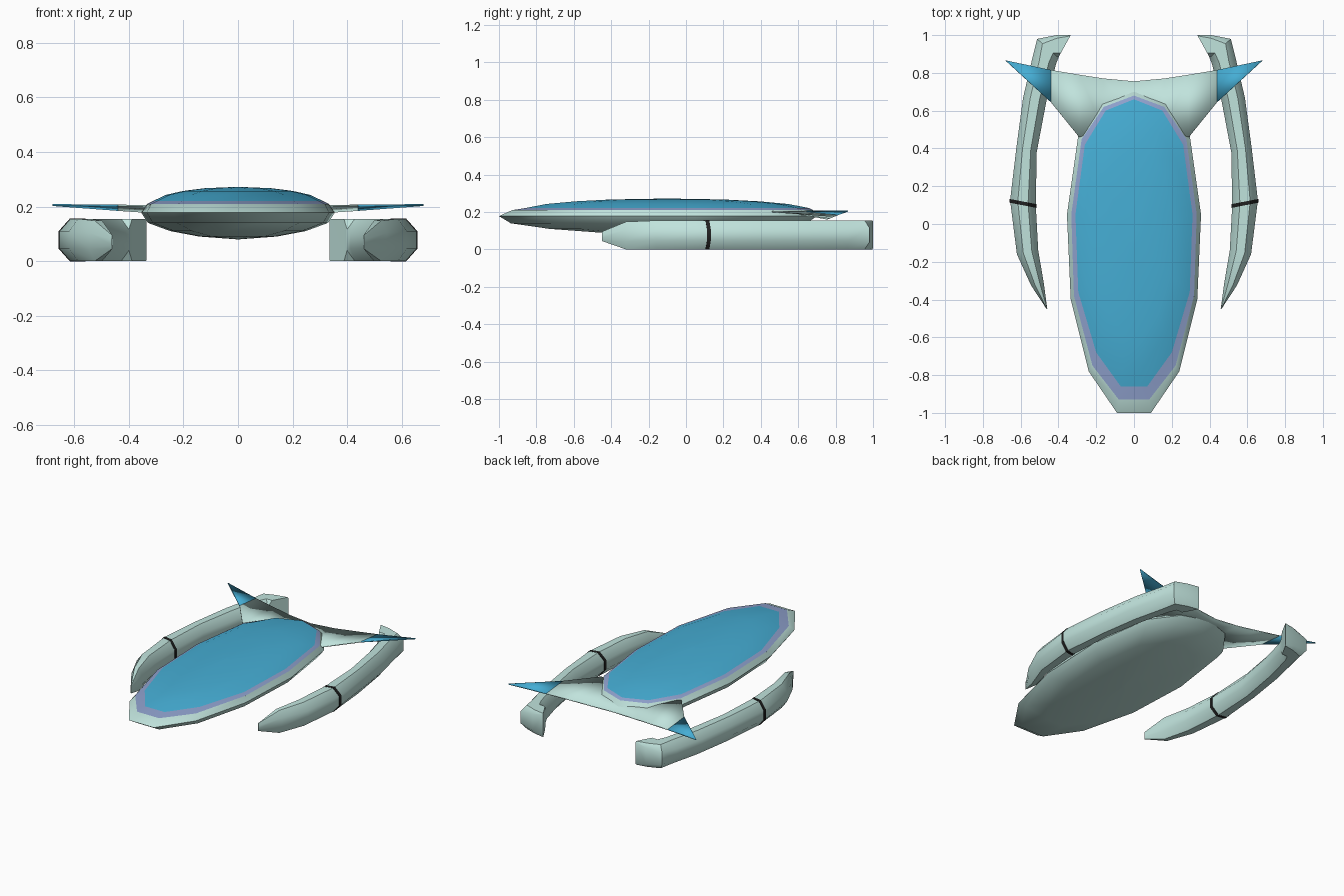
import bpy, bmesh
from mathutils import Vector

if "Cube" in bpy.data.objects:
    bpy.data.objects.remove(bpy.data.objects["Cube"])


def material(name, rgb):
    m = bpy.data.materials.new(name)
    m.diffuse_color = (*rgb, 1)
    m.use_nodes = True
    m.node_tree.nodes["Principled BSDF"].inputs["Base Color"].default_value = m.diffuse_color
    return m


TEAL = material("pale_teal", (0.53, 0.77, 0.72))
BLUE = material("blue", (0.06, 0.42, 0.66))
LILAC = material("lilac", (0.27, 0.35, 0.60))
DARK = material("dark", (0.015, 0.015, 0.015))


def finish(name, bm, mats, angle=0.6):
    bmesh.ops.recalc_face_normals(bm, faces=bm.faces)
    me = bpy.data.meshes.new(name)
    bm.to_mesh(me)
    bm.free()
    ob = bpy.data.objects.new(name, me)
    bpy.context.collection.objects.link(ob)
    for m in mats:
        me.materials.append(m)
    bpy.ops.object.select_all(action='DESELECT')
    ob.select_set(True)
    bpy.context.view_layer.objects.active = ob
    bpy.ops.object.shade_smooth_by_angle(angle=angle)
    return ob


def mirror(ob):
    mod = ob.modifiers.new("mirror", 'MIRROR')
    mod.use_axis[0] = True
    return mod


def loft(name, rings, mats, caps=(True, True), angle=0.6):
    bm = bmesh.new()
    vs = [[bm.verts.new(p) for p in r] for r in rings]
    n = len(vs[0])
    for a, b in zip(vs, vs[1:]):
        for i in range(n):
            j = (i + 1) % n
            bm.faces.new((a[i], a[j], b[j], b[i]))
    for cap, r in zip(caps, (vs[0], vs[-1])):
        if cap:
            bm.faces.new(r)
    return finish(name, bm, mats, angle)


def outline(half, z, s=1.0):
    # mirror a half outline into a closed ring, scaled about the hull middle
    full = half + [(-x, y) for x, y in reversed(half) if x > 0]
    return [(x * s, -0.1 + (y + 0.1) * s, z) for x, y in full]


# Hull, rim and canopy: nested plan outlines
HULL = [(0.09, -1), (0.24, -0.78), (0.335, -0.4), (0.355, 0.05),
        (0.295, 0.47), (0.17, 0.64), (0, 0.70)]
RIM = [(0.08, -0.93), (0.22, -0.75), (0.318, -0.38), (0.332, 0.05),
       (0.277, 0.45), (0.16, 0.62), (0, 0.68)]
GLASS = [(0.07, -0.86), (0.20, -0.68), (0.295, -0.36), (0.31, 0.05),
         (0.26, 0.42), (0.15, 0.60), (0, 0.66)]

loft("hull", [outline(HULL, z, s) for s, z in
              ((0.02, 0.08), (0.4, 0.09), (0.7, 0.11), (0.93, 0.14), (1, 0.178))]
     + [outline(RIM, 0.21)], [TEAL], angle=0.75)
loft("canopy_rim", [outline(RIM, 0.21), outline(GLASS, 0.221)], [LILAC], (False, False))
loft("canopy", [outline(GLASS, z, s) for s, z in
                ((1, 0.221), (0.85, 0.243), (0.65, 0.257), (0.4, 0.267), (0.02, 0.272))],
     [BLUE], (False, True))

# Swept tail wing: top slopes down to the trailing edge
# stations: x, leading y, leading z, trailing y, trailing z
ST = [(0, 0.56, 0.198, 0.755, 0.163), (0.16, 0.50, 0.20, 0.77, 0.168),
      (0.29, 0.46, 0.202, 0.79, 0.177), (0.44, 0.645, 0.204, 0.815, 0.187),
      (0.68, 0.865, 0.206, 0.866, 0.205)]


def wing(name, stations, mat):
    bm = bmesh.new()
    rows = [(bm.verts.new((x, a, za)), bm.verts.new((x, b, zb)))
            for x, a, za, b, zb in stations]
    for p, q in zip(rows, rows[1:]):
        bm.faces.new((p[0], q[0], q[1], p[1]))
    ob = finish(name, bm, [mat])
    mirror(ob)
    sol = ob.modifiers.new("thickness", 'SOLIDIFY')
    sol.thickness = 0.006
    sol.offset = 0
    return ob


wing("tail_wing", ST[:4], TEAL)
wing("wing_tips", ST[3:], BLUE)


# Curved side pods with a chamfered section
def section(inner, outer, z0=0.0, z1=0.155, c=0.3, grow=0.0):
    a, b = Vector(inner), Vector(outer)
    d = (b - a).normalized() * grow
    a, b = a - d, b + d
    z0, z1 = z0 - grow * 0.5, z1 + grow * 0.5
    h = z1 - z0
    pts = ((0, c), (c, 0), (1 - c, 0), (1, c), (1, 1 - c), (1 - c, 1), (c, 1), (0, 1 - c))
    return [(*a.lerp(b, t), z0 + h * k) for t, k in pts]


pod = loft("side_pod", [
    section((0.459, -0.45), (0.463, -0.45), 0.045, 0.095),
    section((0.478, -0.31), (0.545, -0.325), 0.0, 0.148),
    section((0.507, -0.14), (0.62, -0.16)),
    section((0.52, 0.10), (0.656, 0.125)),
    section((0.515, 0.38), (0.622, 0.41)),
    section((0.462, 0.66), (0.587, 0.67)),
    section((0.412, 0.85), (0.54, 0.87)),
    section((0.40, 0.88), (0.513, 0.98), c=0.25),
    section((0.395, 0.89), (0.41, 1.0), c=0.15),
    section((0.39, 0.90), (0.335, 1.0), c=0.04)], [TEAL], angle=0.8)
mirror(pod)

# Dark band round each pod
band = loft("pod_band", [
    section((0.52, 0.086), (0.655, 0.112), grow=0.003),
    section((0.52, 0.106), (0.655, 0.132), grow=0.003)], [DARK], angle=0.8)
mirror(band)
